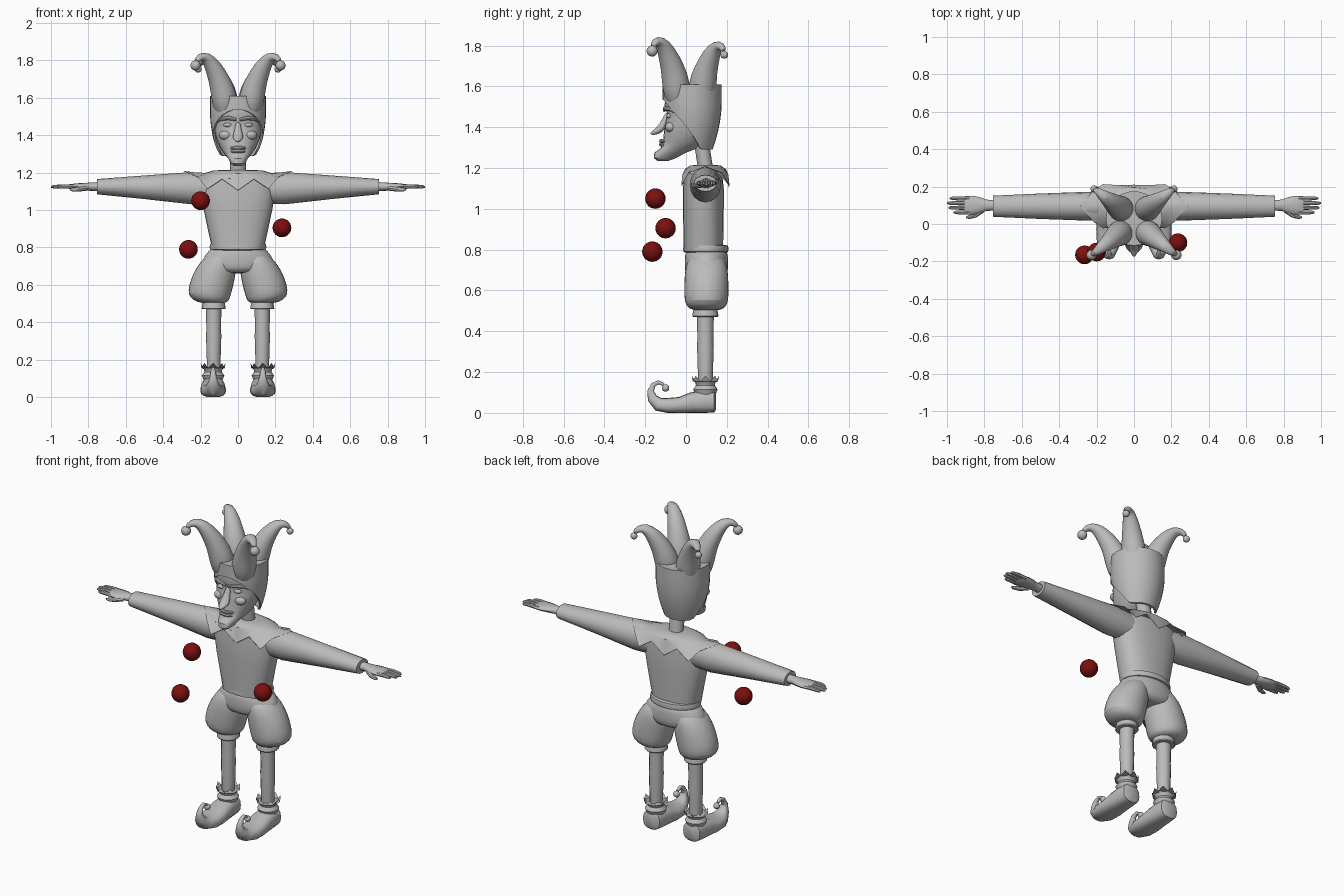
import bpy, bmesh, math
from mathutils import Vector, Matrix

if "Cube" in bpy.data.objects:
    bpy.data.objects.remove(bpy.data.objects["Cube"])


def material(name, rgb):
    m = bpy.data.materials.new(name)
    m.use_nodes = True
    m.diffuse_color = (*rgb, 1)
    m.node_tree.nodes["Principled BSDF"].inputs["Base Color"].default_value = (*rgb, 1)
    return m


GREY = material("plain_grey", (0.5, 0.5, 0.5))
RED = material("dark_red", (0.2, 0.005, 0.005))
X, Y, Z = Vector((1, 0, 0)), Vector((0, 1, 0)), Vector((0, 0, 1))


def finish(name, bm, mat=GREY, mirror=False, sub=0, angle=40):
    bmesh.ops.recalc_face_normals(bm, faces=bm.faces)
    me = bpy.data.meshes.new(name)
    bm.to_mesh(me)
    bm.free()
    me.shade_smooth()
    me.set_sharp_from_angle(angle=math.radians(angle))
    me.materials.append(mat)
    ob = bpy.data.objects.new(name, me)
    bpy.context.scene.collection.objects.link(ob)
    if mirror:
        mod = ob.modifiers.new("mirror", 'MIRROR')
        mod.use_mirror_merge = False
    if sub:
        ob.modifiers.new("smooth", 'SUBSURF').levels = sub
        ob.modifiers["smooth"].render_levels = sub
    return ob


def loft(name, rings, caps=(True, True), **kw):
    """Skin a list of equally long closed rings."""
    bm = bmesh.new()
    vs = [[bm.verts.new(p) for p in r] for r in rings]
    n = len(vs[0])
    for a, b in zip(vs, vs[1:]):
        for i in range(n):
            j = (i + 1) % n
            bm.faces.new((a[i], a[j], b[j], b[i]))
    for ring, cap in zip((vs[0], vs[-1]), caps):
        if cap:
            bm.faces.new(ring)
    return finish(name, bm, **kw)


def sweep(name, secs, side=X, flat=False, n=16, power=2, zig=0, floor=False, **kw):
    """Loft rounded sections (x, y, z, radius along side, other radius)."""
    pts = [Vector(s[:3]) for s in secs]
    rings = []
    for i, s in enumerate(secs):
        t = Z if flat else (pts[min(i + 1, len(pts) - 1)] - pts[max(i - 1, 0)]).normalized()
        v = t.cross(side).normalized()
        ring = []
        for k in range(n):
            c, d = math.cos(math.tau * k / n), math.sin(math.tau * k / n)
            c, d = (math.copysign(abs(w) ** (2 / power), w) for w in (c, d))
            p = pts[i] + side * c * s[3] + v * d * s[-1]
            if zig and i == len(secs) - 1 and k % 2:
                p.z -= zig
            if floor:
                p.z = max(p.z, 0)
            ring.append(p)
        rings.append(ring)
    return loft(name, rings, **kw)


def ball(name, at, size, mat=GREY, mirror=False):
    bm = bmesh.new()
    size = size if isinstance(size, tuple) else (size,) * 3
    bmesh.ops.create_uvsphere(bm, u_segments=20, v_segments=12, radius=1,
                              matrix=Matrix.Translation(at) @ Matrix.Diagonal((*size, 1)))
    return finish(name, bm, mat, mirror)


# Juggling balls
for i, at in enumerate([(-0.2, -0.15, 1.05), (0.235, -0.1, 0.905), (-0.265, -0.165, 0.79)]):
    ball(f"juggling_ball_{i + 1}", at, 0.05, RED)

# Torso, belt and sleeves
sweep("torso", [(0, .085, z, rx, ry) for z, rx, ry in [
    (.79, .138, .097), (.9, .162, .098), (1, .183, .1), (1.1, .2, .1),
    (1.17, .2, .092), (1.2, .13, .06)]], flat=True, n=24, power=2.4)
sweep("belt", [(0, .097, z, r, r - .04) for z, r in [
    (.785, .14), (.79, .149), (.805, .152), (.82, .148), (.822, .135)]], flat=True, n=24)
sweep("sleeve", [(x, .095, z, ry, rz) for x, z, ry, rz in [
    (.12, 1.115, .07, .08), (.25, 1.117, .077, .086), (.5, 1.122, .068, .063),
    (.74, 1.125, .057, .042), (.755, 1.125, .056, .04), (.755, 1.125, .035, .028)]],
    side=Y, mirror=True)

# Hands with four fingers and a thumb
sweep("palm", [(x, .1, 1.125, ry, rz) for x, ry, rz in [
    (.74, .028, .025), (.79, .03, .022), (.82, .042, .02), (.86, .051, .018),
    (.9, .05, .013), (.91, .044, .008)]], side=Y, n=12, mirror=True)
for i, tip in enumerate((.965, .992, 1, .985)):
    y = .062 + .025 * i
    sweep(f"finger_{i + 1}", [(.88, y, 1.125, .011), (.93, y, 1.127, .011),
                              (tip - .012, y, 1.125, .009), (tip, y, 1.123, .004)],
          side=Y, n=8, mirror=True)
sweep("thumb", [(.81, .075, 1.118, .015), (.85, .046, 1.112, .013),
                (.885, .036, 1.11, .01), (.898, .036, 1.11, .004)],
      side=Z, n=8, mirror=True)

# Pointed collar: one quarter of the hem, repeated around the neck
quarter = [(0, -.115, 1.1), (.085, -.113, 1.16), (.165, -.118, 1.108),
           (.215, -.085, 1.17), (.29, 0, 1.203)]
half = quarter + [(x, -y, z) for x, y, z in quarter[-2::-1]]
hem = [Vector(p) for p in half + [(-x, y, z) for x, y, z in half[-2:0:-1]]]
rings = []
for rx, ry, z in [(.05, .045, 1.215), (.13, .075, 1.212), (.19, .1, 1.195)]:
    rings.append([Vector((rx * math.sin(math.tau * k / 16),
                          -ry * math.cos(math.tau * k / 16), z)) for k in range(16)])
for p in hem:
    p.z += .006
rings.append(hem)
rings.append([p * .99 - Z * .002 + Z * p.z * .01 for p in hem])
collar = loft("collar", rings, caps=(True, False))
collar.location.y = .095

# Puffed breeches
sweep("breeches_hips", [(0, .1, z, rx, ry) for z, rx, ry in [
    (.81, .13, .095), (.78, .16, .105), (.74, .192, .108), (.69, .19, .107),
    (.66, .12, .09)]], flat=True, n=24, sub=1)
sweep("breeches_leg", [(x, .1, z, rx, ry) for z, x, rx, ry in [
    (.78, .085, .065, .08), (.72, .107, .1, .105), (.66, .126, .117, .11),
    (.6, .143, .121, .111), (.55, .153, .118, .11), (.52, .145, .1, .098),
    (.5, .13, .07, .07)]], flat=True, mirror=True, sub=1)
sweep("knee_cuff", [(.13, .095, z, r) for z, r in [
    (.515, .056), (.49, .062), (.475, .064), (.47, .06), (.47, .04)]],
    flat=True, mirror=True)

# Legs, ankle frills and curled shoes
sweep("leg", [(.13, .095, z, r) for z, r in [
    (.1, .036), (.2, .037), (.33, .041), (.36, .039), (.5, .042)]], flat=True, n=12, mirror=True)
sweep("ankle_frill", [(.133, .095, z, r) for z, r in [
    (.09, .05), (.115, .06), (.135, .046), (.15, .05), (.182, .067)]],
    flat=True, zig=.027, caps=(True, True), mirror=True)
sweep("shoe", [(.133, *s) for s in [
    (.147, .055, .035, .04), (.138, .055, .055, .053), (.09, .055, .06, .056),
    (.03, .05, .064, .051), (-.03, .038, .069, .04), (-.09, .036, .066, .037),
    (-.135, .042, .048, .034), (-.165, .072, .03, .025), (-.173, .108, .018, .016),
    (-.16, .138, .013, .012), (-.135, .15, .01, .01), (-.108, .138, .007, .007)]],
    power=2.6, floor=True, mirror=True)
ball("shoe_bell", (.133, -.1, .122), .018, mirror=True)

# Neck and head
sweep("neck", [(0, .1, 1.17, .042, .037), (0, .075, 1.33, .042, .037)], flat=True, n=12)
sweep("head", [(0, (f + b) / 2, z, w, (b - f) / 2) for z, f, b, w in [
    (1.235, -.14, -.085, .02), (1.248, -.157, -.05, .038), (1.275, -.155, .0, .052),
    (1.295, -.125, .05, .07), (1.33, -.112, .09, .094), (1.38, -.108, .12, .116),
    (1.43, -.1, .13, .127), (1.465, -.092, .135, .13), (1.5, -.106, .14, .13),
    (1.55, -.1, .14, .125)]], flat=True, n=24, power=2.2)
sweep("nose", [(0, -.085, 1.475, .014, .012), (0, -.105, 1.425, .018, .018),
               (0, -.125, 1.388, .034, .02), (0, -.155, 1.373, .018, .014),
               (0, -.176, 1.368, .006, .005)], n=12, sub=1)
ball("eye", (.054, -.082, 1.455), (.024, .014, .012), mirror=True)
ball("cheek", (.066, -.074, 1.4), (.035, .028, .026), mirror=True)
sweep("brow", [(.008, -.106, 1.483, .008), (.05, -.103, 1.492, .011),
               (.09, -.078, 1.488, .01), (.115, -.045, 1.47, .006)],
      side=Z, n=8, mirror=True)
for name, z in (("upper_lip", 1.332), ("lower_lip", 1.314)):
    sweep(name, [(-.052, -.088, z, .004), (-.025, -.116, z, .009), (0, -.122, z, .01),
                 (.025, -.116, z, .009), (.052, -.088, z, .004)], side=Z, n=8)

# Hood with a slanted face opening
rings = []
for row in range(-1, 8):
    ring = []
    for k in range(32):
        c, s = math.cos(math.tau * k / 32), math.sin(math.tau * k / 32)
        low = max(1.29, 1.52 - 1.2 * (.13 + .145 * s))
        z = low + (1.61 - low) * max(row, 0) / 7
        r = 1 - 5.4 * max(0, 1.53 - z) ** 2 - (.08 if row < 0 else 0)
        ring.append(Vector((.15 * r * c, .03 + .145 * r * s, z)))
    rings.append(ring)
loft("hood", rings, caps=(False, True), angle=50)

# Four drooping hood horns, each ending in a bell
for name, sign, k, cx, bell in (("front", -1, 1, 1, .027), ("back", 1, .9, .94, .019)):
    secs = [(x * cx, .02 + sign * d * k, 1.6 + (z - 1.6) * k, r, q) for x, d, z, r, q in [
        (.062, .055, 1.5, .06, .06), (.073, .068, 1.61, .073, .072),
        (.097, .085, 1.69, .06, .058), (.133, .115, 1.77, .047, .045),
        (.172, .145, 1.822, .032, .03), (.205, .172, 1.822, .021, .019),
        (.227, .186, 1.788, .012, .012)]]
    sweep(f"{name}_horn", secs, side=Vector((1, -sign, 0)).normalized(), mirror=True, sub=1)
    ball(f"{name}_horn_bell", Vector(secs[-1][:3]) - Z * .015, bell, mirror=True)
